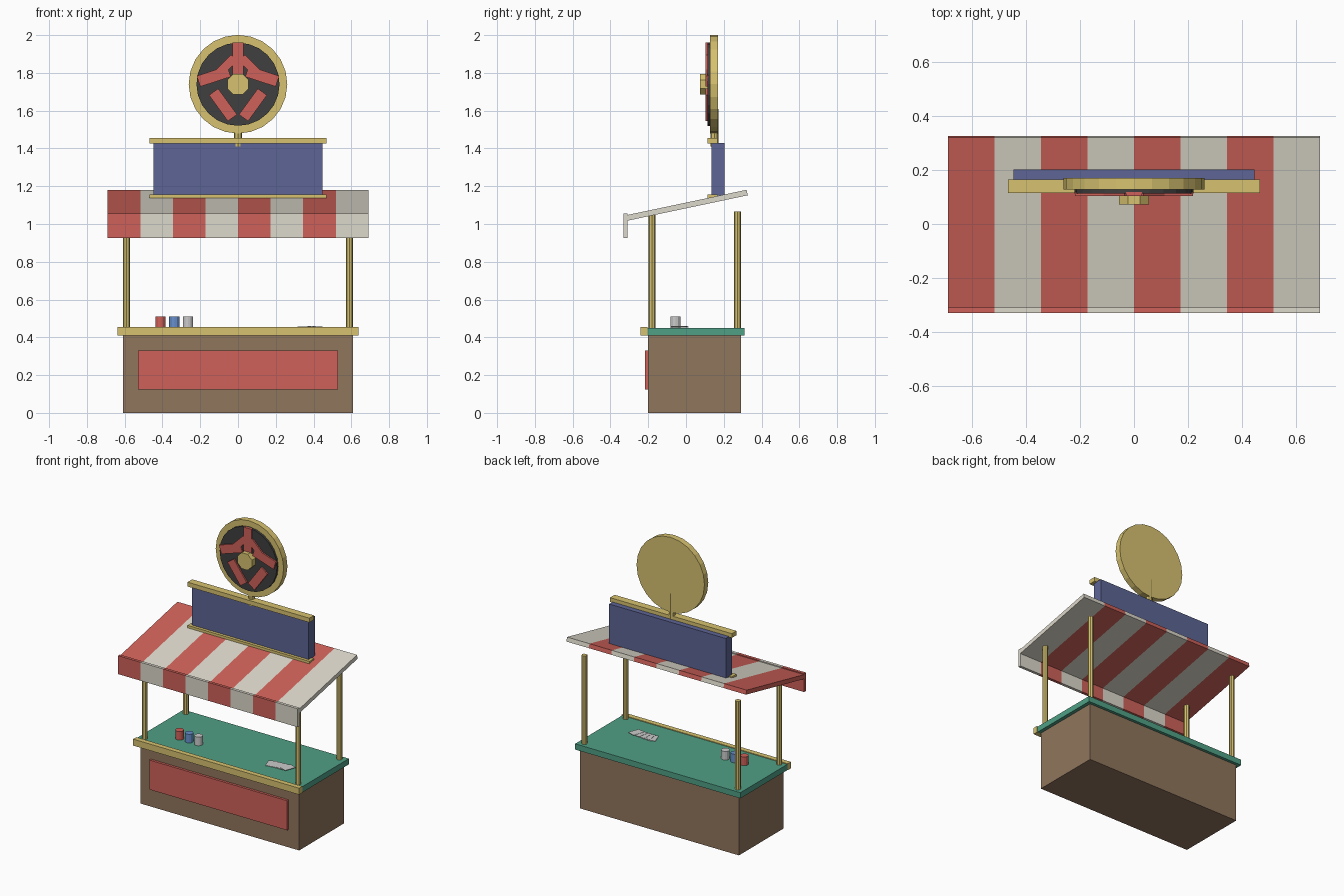
import bpy
from math import radians, cos, sin, pi, atan2
from mathutils import Vector

if "Cube" in bpy.data.objects:
    bpy.data.objects.remove(bpy.data.objects["Cube"])


def material(name, rgb):
    m = bpy.data.materials.new(name)
    m.diffuse_color = (*rgb, 1)
    m.use_nodes = True
    m.node_tree.nodes["Principled BSDF"].inputs["Base Color"].default_value = m.diffuse_color
    return m


GOLD = material("gold", (0.68, 0.54, 0.16))
RED = material("red", (0.62, 0.12, 0.10))
CREAM = material("cream", (0.72, 0.69, 0.60))
BLUE = material("navy", (0.11, 0.13, 0.30))
CHIP_BLUE = material("chip_blue", (0.14, 0.28, 0.62))
GREEN = material("felt_green", (0.08, 0.35, 0.24))
WOOD = material("wood", (0.28, 0.18, 0.11))
DARK = material("charcoal", (0.05, 0.05, 0.05))


def box(name, x, y, z, mat=None):
    """Box from (min, max) ranges."""
    lo, hi = Vector((x[0], y[0], z[0])), Vector((x[1], y[1], z[1]))
    bpy.ops.mesh.primitive_cube_add(size=1, location=(lo + hi) / 2)
    ob = bpy.context.object
    ob.name = name
    ob.scale = hi - lo
    if mat:
        ob.data.materials.append(mat)
    return ob


def cylinder(name, a, b, r, sides, mat=None):
    """Cylinder running from point a to point b."""
    a, b = Vector(a), Vector(b)
    d = b - a
    bpy.ops.mesh.primitive_cylinder_add(vertices=sides, radius=r, depth=d.length,
                                        location=(a + b) / 2)
    ob = bpy.context.object
    ob.name = name
    ob.rotation_euler = (radians(90), 0, 0) if abs(d.y) > abs(d.z) else (0, 0, 0)
    if mat:
        ob.data.materials.append(mat)
    return ob


def bar(name, p, q, width, mat):
    """Flat bar on the wheel face between two (x, z) points."""
    length = ((q[0] - p[0]) ** 2 + (q[1] - p[1]) ** 2) ** 0.5
    cx, cz = (p[0] + q[0]) / 2, (p[1] + q[1]) / 2
    ob = box(name, (cx - length / 2, cx + length / 2), (0.103, 0.118),
             (cz - width / 2, cz + width / 2), mat)
    ob.rotation_euler.y = -atan2(q[1] - p[1], q[0] - p[0])


def prism(name, profile, x0, x1, mat):
    """Extrude a (y, z) profile along x."""
    n = len(profile)
    verts = [(x, y, z) for x in (x0, x1) for y, z in profile]
    faces = [tuple(range(n))[::-1], tuple(range(n, 2 * n))]
    faces += [(i, (i + 1) % n, n + (i + 1) % n, n + i) for i in range(n)]
    me = bpy.data.meshes.new(name)
    me.from_pydata(verts, [], faces)
    me.materials.append(mat)
    ob = bpy.data.objects.new(name, me)
    bpy.context.collection.objects.link(ob)


# Counter
box("counter_base", (-0.61, 0.61), (-0.20, 0.29), (0, 0.41), WOOD)
box("front_panel", (-0.53, 0.53), (-0.217, -0.195), (0.125, 0.33), RED)
box("counter_top", (-0.635, 0.635), (-0.21, 0.31), (0.41, 0.45), GREEN)
box("counter_trim", (-0.638, 0.638), (-0.24, -0.205), (0.41, 0.455), GOLD)

# Posts
for sx in (-1, 1):
    x = sx * 0.59
    cylinder("front_post", (x, -0.18, 0.44), (x, -0.18, 1.05), 0.018, 8, GOLD)
    cylinder("back_post", (x, 0.272, 0.44), (x, 0.272, 1.065), 0.018, 8, GOLD)

# Striped awning and its valance
stripe = 1.38 / 8
for i in range(8):
    x0 = -0.69 + i * stripe
    mat = RED if i % 2 == 0 else CREAM
    prism("awning_stripe", [(-0.322, 1.015), (0.327, 1.152), (0.321, 1.181), (-0.328, 1.044)],
          x0, x0 + stripe, mat)
    box("valance_stripe", (x0, x0 + stripe), (-0.33, -0.31), (0.927, 1.055), mat)

# Sign board
box("sign_board", (-0.448, 0.448), (0.135, 0.203), (1.15, 1.43), BLUE)
box("sign_top_trim", (-0.468, 0.468), (0.115, 0.166), (1.425, 1.455), GOLD)
box("sign_bottom_trim", (-0.468, 0.468), (0.115, 0.166), (1.135, 1.155), GOLD)

# Wheel
WZ = 1.74
cylinder("wheel_pole", (0, 0.15, 1.41), (0, 0.15, 1.61), 0.021, 8, GOLD)
cylinder("wheel_rim", (0, 0.128, WZ), (0, 0.17, WZ), 0.261, 24, GOLD)
cylinder("wheel_face", (0, 0.113, WZ), (0, 0.14, WZ), 0.22, 24, DARK)
hub = cylinder("wheel_hub", (0, 0.073, WZ), (0, 0.12, WZ), 0.06, 8, GOLD)
hub.rotation_euler.y = pi / 8

# Red wheel bars, tilted against their positions
for k in range(5):
    a = radians(90 + 72 * k)
    c = (0.135 * cos(a), WZ + 0.135 * sin(a))
    d = (0.085 * cos(-a), 0.085 * sin(-a))
    bar("wheel_bar", (c[0] - d[0], c[1] - d[1]), (c[0] + d[0], c[1] + d[1]), 0.06, RED)
for s in (-1, 1):
    bar("wheel_brace", (s * 0.02, WZ + 0.14), (s * 0.13, WZ + 0.03), 0.045, RED)

# Chip stacks
for x, mat in ((-0.41, RED), (-0.337, CHIP_BLUE), (-0.264, None)):
    cylinder("chip_stack", (x, -0.055, 0.445), (x, -0.055, 0.51), 0.027, 12, mat)

# Fanned cards
for i in range(5):
    x, z = 0.28 + i * 0.032, 0.451 + i * 0.0015
    card = box("card", (x - 0.028, x + 0.028), (-0.075, 0.005), (z, z + 0.003))
    card.rotation_euler.z = radians(20 - 10 * i)
